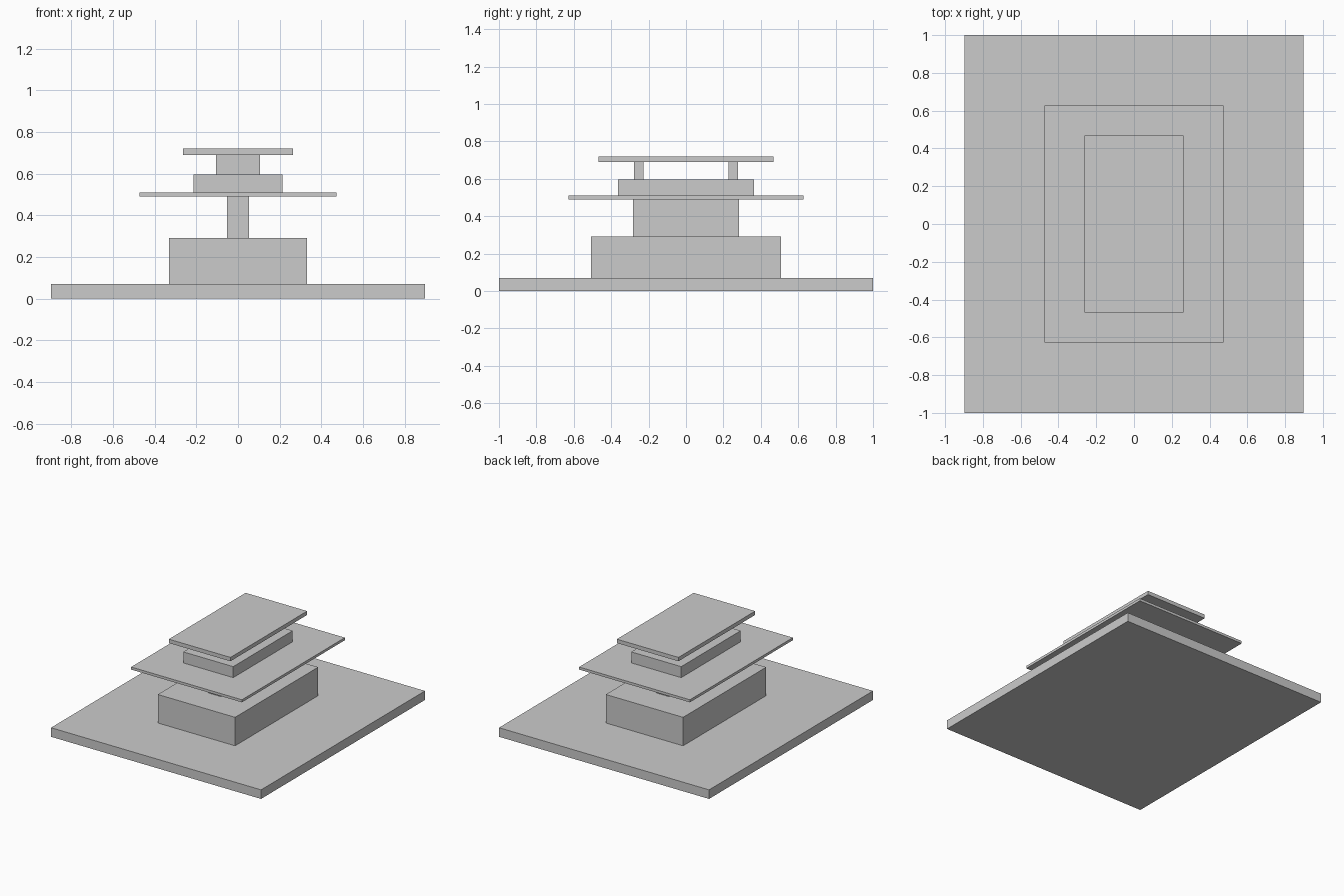
import bpy

if "Cube" in bpy.data.objects:
    bpy.data.objects.remove(bpy.data.objects["Cube"])


def box(name, half_x, half_y, z0, z1, y=0.0):
    """Axis-aligned box, centred on x = 0, spanning z0 to z1."""
    bpy.ops.mesh.primitive_cube_add(size=2, location=(0, y, (z0 + z1) / 2))
    ob = bpy.context.object
    ob.name = name
    ob.scale = (half_x, half_y, (z1 - z0) / 2)
    bpy.ops.object.transform_apply(location=False, rotation=False, scale=True)
    return ob


# Lower tier: base slab, main block and narrow central wall
box("base_slab", 0.897, 1.0, 0.0, 0.07)
box("lower_block", 0.33, 0.507, 0.07, 0.29)
box("central_wall", 0.052, 0.283, 0.29, 0.49)

# Middle tier: thin wide plate with a low block on it
box("middle_plate", 0.473, 0.628, 0.49, 0.51)
box("upper_block", 0.213, 0.363, 0.51, 0.595)

# Two supports carrying the top plate
for side, label in ((-1, "front"), (1, "back")):
    box(label + "_support", 0.105, 0.026, 0.595, 0.69, side * 0.252)
box("top_plate", 0.263, 0.468, 0.69, 0.72)
